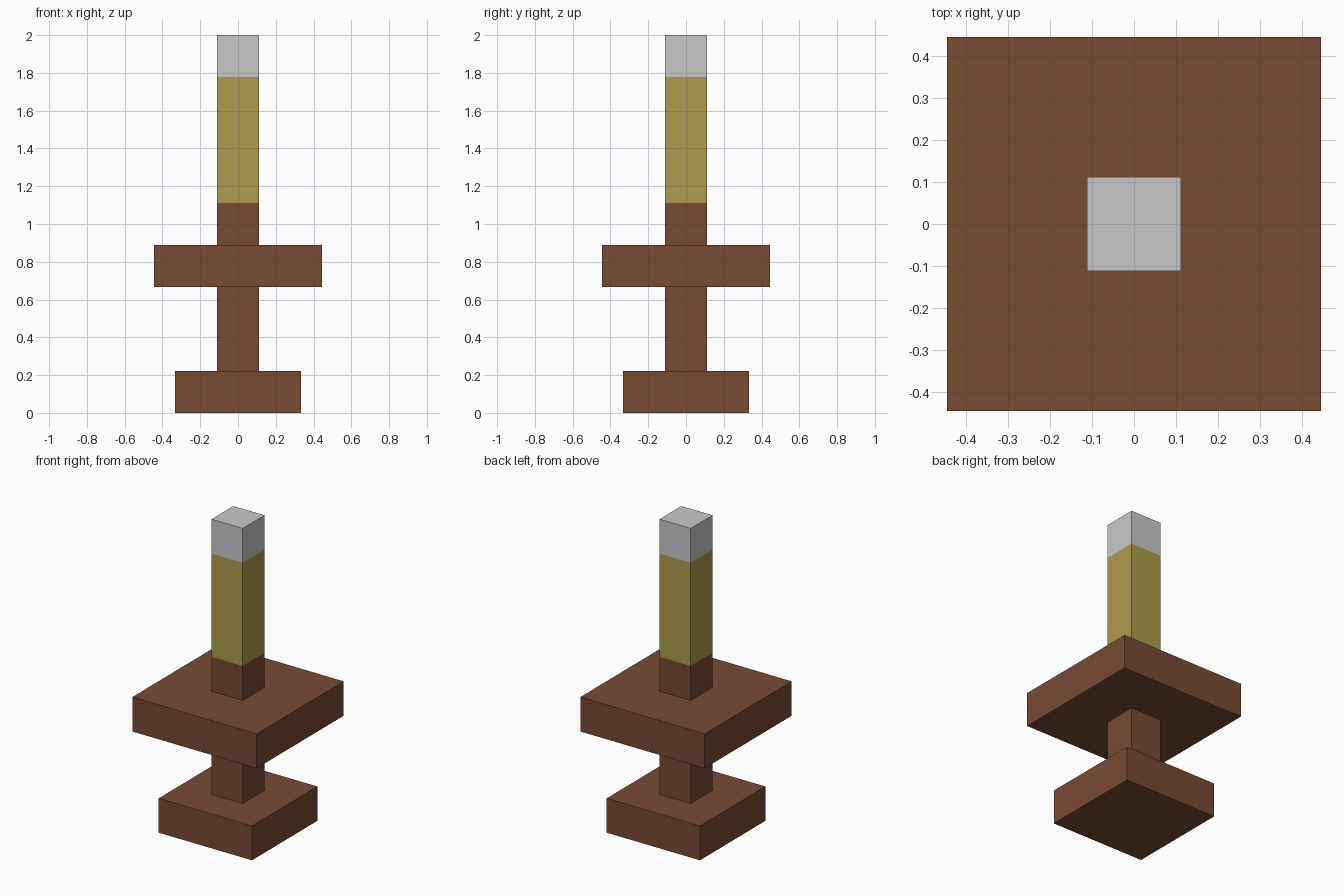
import bpy
import bmesh
from mathutils import Matrix

default = bpy.data.objects.get("Cube")
if default:
    bpy.data.objects.remove(default, do_unlink=True)

UNIT = 2 / 9  # the whole model sits on a grid nine units high


def material(name, rgb):
    mat = bpy.data.materials.new(name)
    mat.use_nodes = True
    mat.diffuse_color = (*rgb, 1)
    mat.node_tree.nodes["Principled BSDF"].inputs["Base Color"].default_value = (*rgb, 1)
    return mat


def block(name, width, bottom, top, mat):
    """Square block, sized in grid units, centred on the z axis."""
    bm = bmesh.new()
    bmesh.ops.create_cube(bm, size=1, matrix=Matrix.Translation((0, 0, 0.5)))
    bmesh.ops.scale(bm, vec=(width * UNIT, width * UNIT, (top - bottom) * UNIT), verts=bm.verts)
    mesh = bpy.data.meshes.new(name)
    bm.to_mesh(mesh)
    bm.free()
    mesh.materials.append(mat)
    obj = bpy.data.objects.new(name, mesh)
    obj.location.z = bottom * UNIT
    bpy.context.collection.objects.link(obj)
    return obj


brown = material("brown wood", (0.188, 0.069, 0.034))
yellow = material("dull yellow", (0.429, 0.323, 0.074))
grey = material("light grey", (0.584, 0.584, 0.584))

# Foot, stem and wide plate
block("foot", 3, 0, 1, brown)
block("lower_stem", 1, 1, 3, brown)
block("plate", 4, 3, 4, brown)

# Upright post with its yellow band and grey tip
block("upper_stem", 1, 4, 5, brown)
block("yellow_shaft", 1, 5, 8, yellow)
block("grey_tip", 1, 8, 9, grey)
